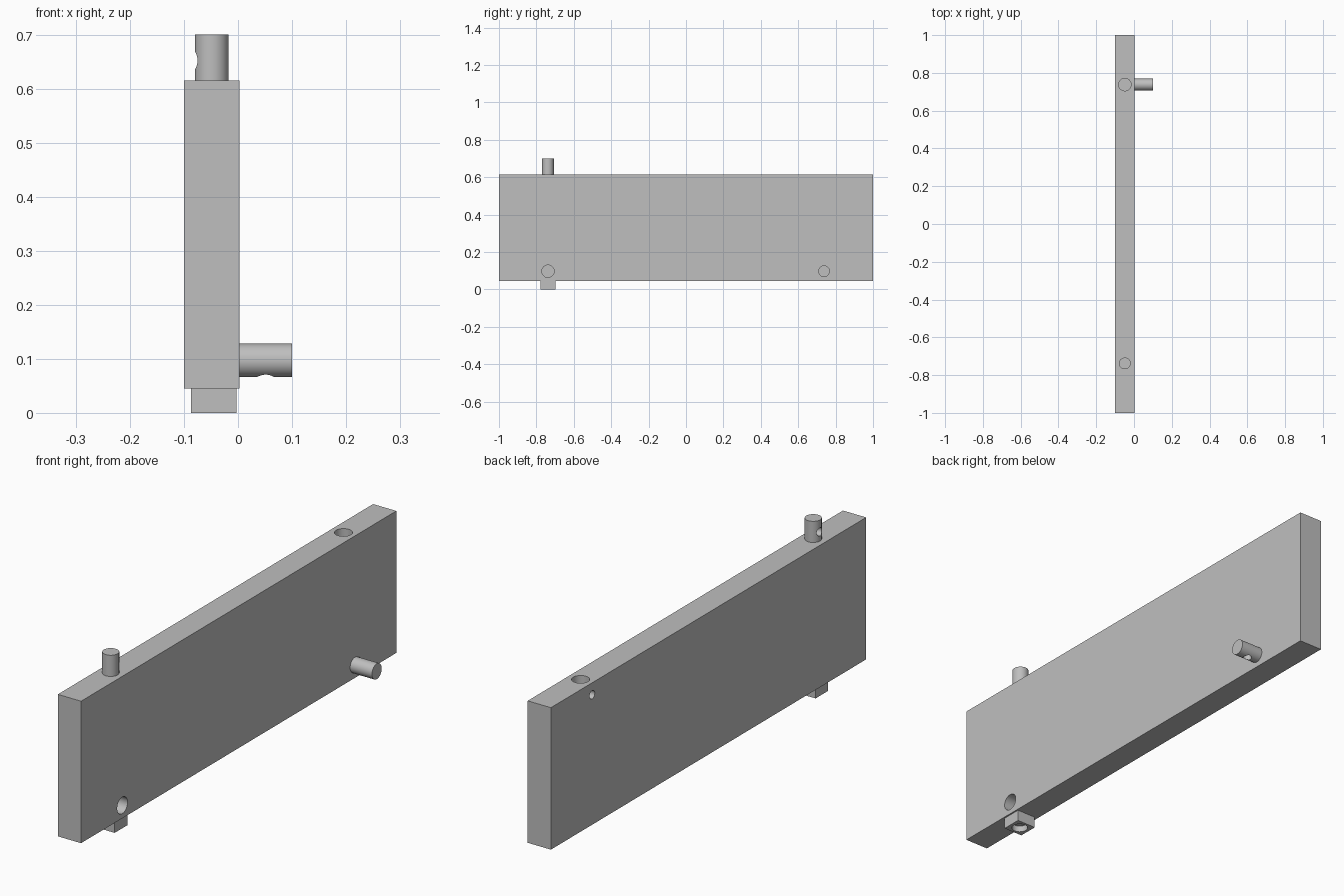
import bpy
from math import pi
from mathutils import Vector

cube = bpy.data.objects.get("Cube")
if cube:
    bpy.data.objects.remove(cube, do_unlink=True)

grey = bpy.data.materials.new("light_grey")
grey.use_nodes = True
grey.diffuse_color = (0.52, 0.52, 0.52, 1)
grey.node_tree.nodes["Principled BSDF"].inputs["Base Color"].default_value = (0.52, 0.52, 0.52, 1)

# Shared layout
LEFT, RIGHT = -0.10, 0.003       # board faces in x
BOTTOM, TOP = 0.045, 0.615       # board faces in z
MID_X = (LEFT + RIGHT) / 2
FRONT, BACK = -0.738, 0.738      # connector positions in y
SIDE_Z = 0.097                   # height of the side pin and socket
PIN_R, SOCKET_R, SCREW_R = 0.031, 0.033, 0.0165
INSET = 0.048                    # distance of locking screws from the board face


def box(name, low, high):
    low, high = Vector(low), Vector(high)
    bpy.ops.mesh.primitive_cube_add(size=1, location=(low + high) / 2)
    ob = bpy.context.object
    ob.name = name
    ob.scale = high - low
    bpy.ops.object.transform_apply(location=False, rotation=False, scale=True)
    ob.data.materials.append(grey)
    return ob


def rod(name, start, end, radius):
    start, end = Vector(start), Vector(end)
    axis = end - start
    bpy.ops.mesh.primitive_cylinder_add(vertices=48, radius=radius, depth=axis.length,
                                        location=(start + end) / 2)
    ob = bpy.context.object
    ob.name = name
    ob.rotation_euler = axis.to_track_quat('Z', 'Y').to_euler()
    ob.data.materials.append(grey)
    return ob


def drill(target, start, end, radius):
    cutter = rod("drill_cutter", start, end, radius)
    cutter.hide_render = True
    mod = target.modifiers.new("hole", 'BOOLEAN')
    mod.operation = 'DIFFERENCE'
    mod.solver = 'EXACT'
    mod.object = cutter
    bpy.ops.object.select_all(action='DESELECT')
    target.select_set(True)
    bpy.context.view_layer.objects.active = target
    bpy.ops.object.modifier_apply(modifier=mod.name)
    bpy.data.objects.remove(cutter, do_unlink=True)


def smooth(ob):
    bpy.ops.object.select_all(action='DESELECT')
    ob.select_set(True)
    bpy.context.view_layer.objects.active = ob
    bpy.ops.object.shade_smooth_by_angle(angle=pi / 6)


# Main board with blind sockets and locking screw holes
board = box("board", (LEFT, -1, BOTTOM), (RIGHT, 1, TOP))
foot_x = RIGHT - INSET
drill(board, (MID_X, BACK, TOP - 0.09), (MID_X, BACK, TOP + 0.05), SOCKET_R)
drill(board, (RIGHT - 0.09, FRONT, SIDE_Z), (RIGHT + 0.05, FRONT, SIDE_Z), SOCKET_R)
drill(board, (LEFT - 0.05, BACK, TOP - INSET), (MID_X, BACK, TOP - INSET), SCREW_R)
drill(board, (foot_x, FRONT, -0.05), (foot_x, FRONT, SIDE_Z), SCREW_R)

# Top pin, dimpled on the right-hand side of the model
top_pin = rod("top_pin", (MID_X, FRONT, TOP - 0.004), (MID_X, FRONT, 0.70), PIN_R)
dimple_z = TOP + 0.037
drill(top_pin, (LEFT - 0.05, FRONT, dimple_z), (MID_X, FRONT, dimple_z), SCREW_R)

# Side pin, dimpled underneath
side_pin = rod("side_pin", (RIGHT - 0.004, BACK, SIDE_Z), (0.10, BACK, SIDE_Z), PIN_R)
drill(side_pin, (RIGHT + INSET, BACK, 0), (RIGHT + INSET, BACK, SIDE_Z), SCREW_R)

# Screw block below the board, with a countersunk recess
foot = box("screw_block", (foot_x - 0.042, FRONT - 0.04, 0), (foot_x + 0.042, FRONT + 0.04, BOTTOM))
drill(foot, (foot_x, FRONT, -0.05), (foot_x, FRONT, BOTTOM + 0.05), SCREW_R)
drill(foot, (foot_x, FRONT, -0.05), (foot_x, FRONT, 0.025), 0.03)

for part in (board, top_pin, side_pin, foot):
    smooth(part)
